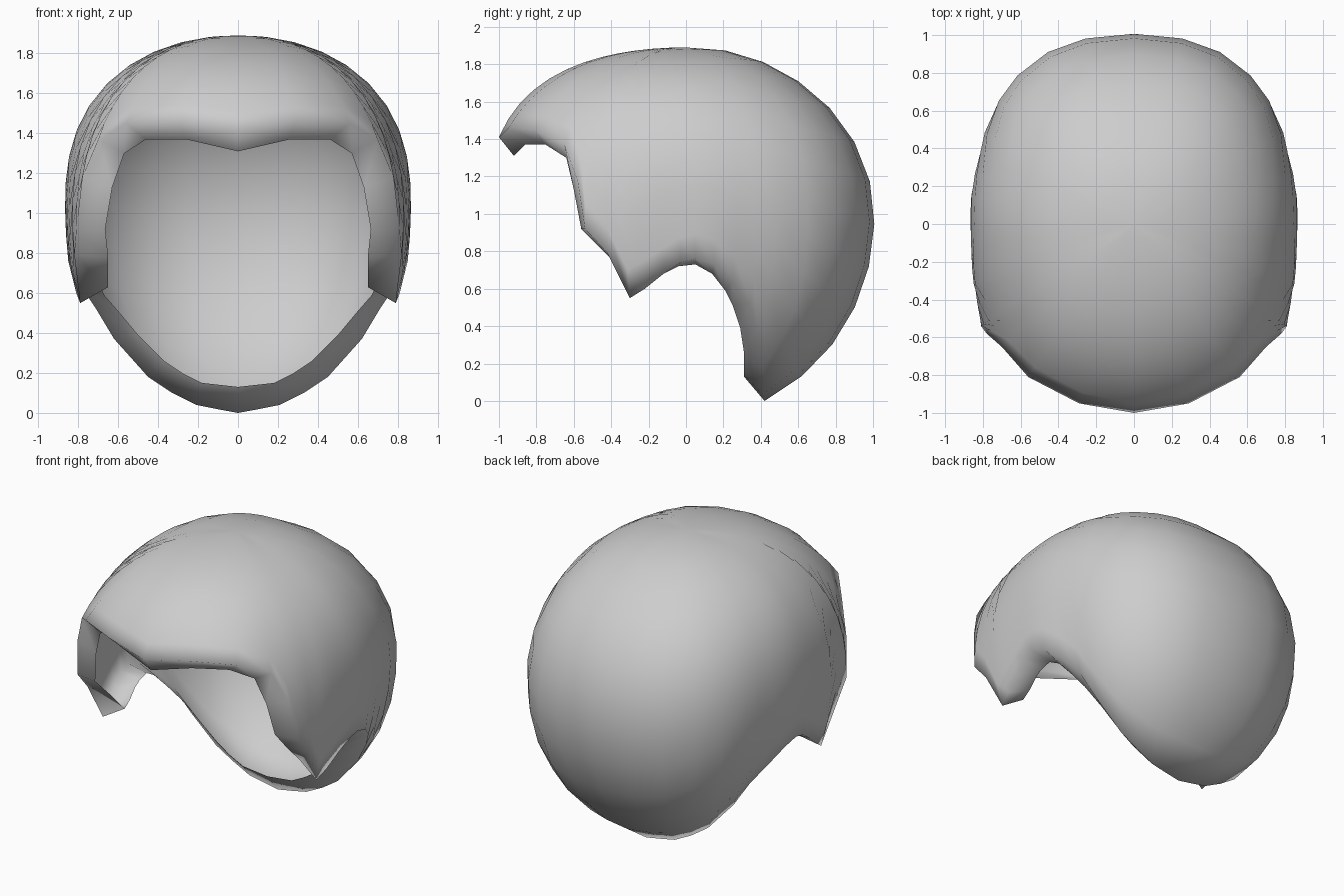
import bpy, bmesh, math
from mathutils import Vector

cube = bpy.data.objects.get("Cube")
if cube:
    bpy.data.objects.remove(cube, do_unlink=True)

# One flat grey
GREY = (0.61, 0.61, 0.61, 1)
grey = bpy.data.materials.new("light_grey")
grey.use_nodes = True
grey.diffuse_color = GREY
grey.node_tree.nodes["Principled BSDF"].inputs["Base Color"].default_value = GREY

# Left half of the opening, front to back: (outer rim point, inner lip point)
RIM = [
    ((0, -1, 1.41), (0, -.92, 1.31)),
    ((.29, -.95, 1.46), (.26, -.86, 1.37)),
    ((.56, -.81, 1.45), (.46, -.75, 1.37)),
    ((.70, -.65, 1.37), (.57, -.64, 1.30)),
    ((.78, -.58, 1.18), (.63, -.60, 1.13)),
    ((.81, -.54, .92), (.665, -.56, .92)),
    ((.82, -.42, .79), (.65, -.42, .78)),
    ((.79, -.30, .55), (.65, -.27, .63)),
    ((.81, -.22, .60), (.66, -.20, .66)),
    ((.83, -.12, .68), (.69, -.10, .70)),
    ((.845, -.03, .74), (.70, -.04, .72)),
    ((.85, .05, .76), (.71, .05, .73)),
    ((.84, .15, .73), (.71, .14, .68)),
    ((.79, .25, .64), (.67, .21, .59)),
    ((.71, .34, .52), (.60, .25, .51)),
    ((.62, .38, .37), (.50, .29, .39)),
    ((.45, .41, .18), (.37, .31, .26)),
    ((.33, .42, .10), (.28, .31, .20)),
    ((.21, .42, .04), (.18, .31, .15)),
    ((.11, .42, .02), (.09, .31, .14)),
    ((0, .42, 0), (0, .31, .13)),
]
CENTRE = Vector((0, 0, .97))
ROWS = 12


def dome_radius(d):
    """Distance from the centre to the rounded dome along direction d."""
    depth = 1.01 if d.y > 0 else 1.07
    height = .92 if d.z > 0 else 1.08
    # Squarish plan outline, with an upright curve that is fuller at the front and sides
    plan = (abs(d.x / .88) ** 2.4 + abs(d.y / depth) ** 2.4) ** (1 / 2.4)
    p = 2.2 - .4 * min(d.y, .5) + .3 * d.x ** 2 + .8 * d.x * min(d.y, 0)
    return (plan ** p + abs(d.z / height) ** p) ** (-1 / p)


bm = bmesh.new()
crown = bm.verts.new(CENTRE + Vector((0, 0, .92)))

# Each column runs from the crown over the dome to the rim, then folds in to the lip
columns = []
for outer, inner in RIM:
    r = Vector(outer) - CENTRE
    end = r.normalized()
    angle = math.acos(end.z)
    side = Vector((end.x, end.y, 0)).normalized()
    fit = r.length / dome_radius(end)
    column = []
    for k in range(1, ROWS + 1):
        t = k / ROWS
        d = side * math.sin(t * angle) + Vector((0, 0, math.cos(t * angle)))
        column.append(bm.verts.new(CENTRE + d * dome_radius(d) * (1 + (fit - 1) * t ** 3)))
    column.append(bm.verts.new(inner))
    columns.append(column)

for a, b in zip(columns, columns[1:]):
    bm.faces.new((crown, a[0], b[0]))
    for k in range(ROWS):
        bm.faces.new((a[k], a[k + 1], b[k + 1], b[k]))
for f in bm.faces:
    f.smooth = True

mesh = bpy.data.meshes.new("head_shell")
bm.to_mesh(mesh)
bm.free()
mesh.materials.append(grey)
shell = bpy.data.objects.new("head_shell", mesh)
bpy.context.collection.objects.link(shell)

# Mirror to the right half
mirror = shell.modifiers.new("mirror", 'MIRROR')
mirror.use_axis[0] = True
mirror.merge_threshold = .001
